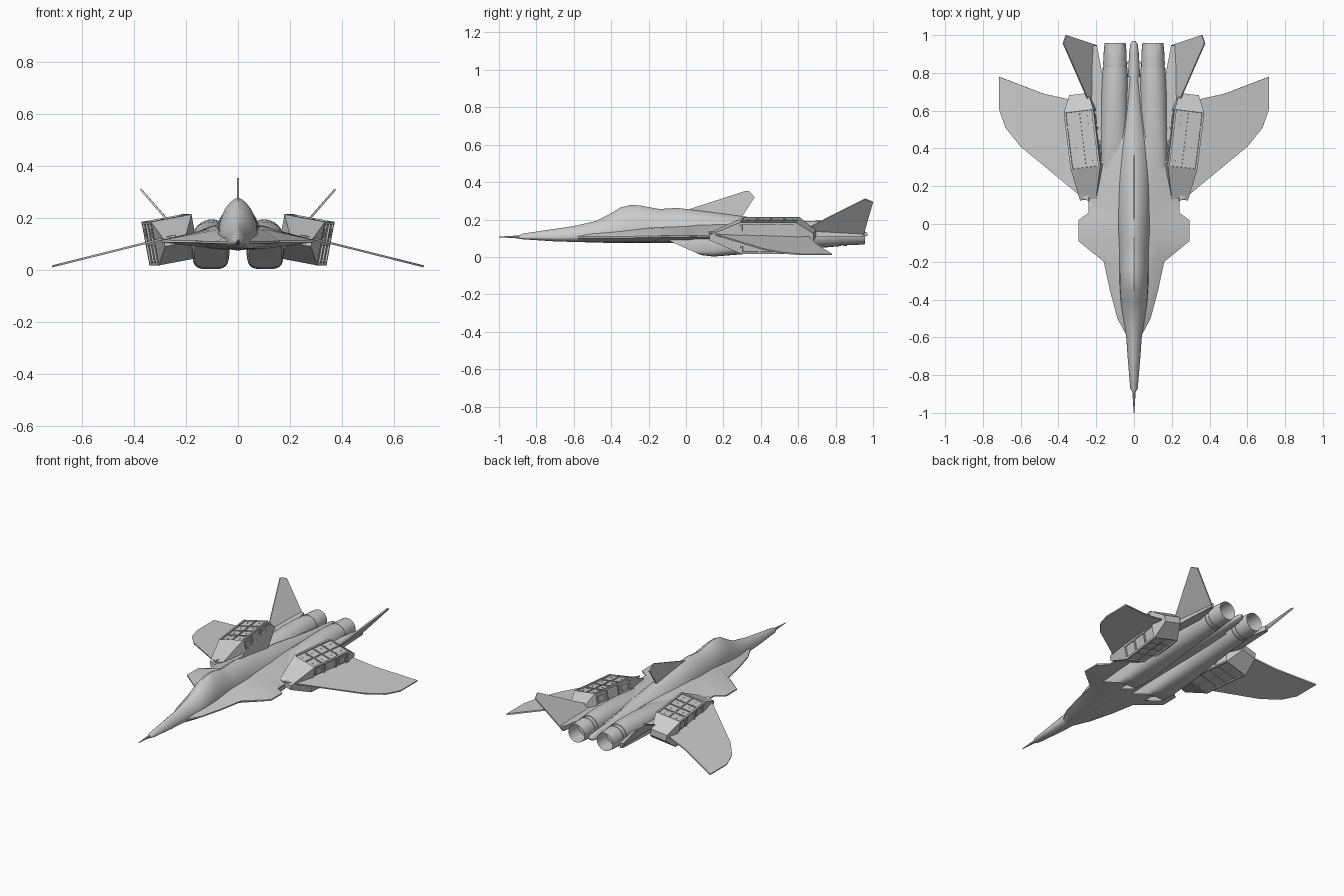
import bpy, bmesh
from math import sin, cos, pi, radians
from mathutils import Matrix, Vector

if "Cube" in bpy.data.objects:
    bpy.data.objects.remove(bpy.data.objects["Cube"])


def finish(name, bm, mirror=False, smooth=True):
    bmesh.ops.recalc_face_normals(bm, faces=bm.faces)
    me = bpy.data.meshes.new(name)
    bm.to_mesh(me)
    bm.free()
    ob = bpy.data.objects.new(name, me)
    bpy.context.collection.objects.link(ob)
    if mirror:
        m = ob.modifiers.new("Mirror", 'MIRROR')
        m.use_mirror_merge = False
    if smooth:
        bpy.context.view_layer.objects.active = ob
        ob.select_set(True)
        bpy.ops.object.shade_smooth_by_angle(angle=radians(28))
        ob.select_set(False)
    return ob


def loft(rings, bm=None):
    """Skin a list of equal-length rings; returns bmesh and the two end caps."""
    bm = bm or bmesh.new()
    vs = [[bm.verts.new(p) for p in r] for r in rings]
    n = len(vs[0])
    for a, b in zip(vs, vs[1:]):
        for i in range(n):
            bm.faces.new((a[i], a[(i + 1) % n], b[(i + 1) % n], b[i]))
    return bm, bm.faces.new(vs[0]), bm.faces.new(vs[-1])


def hollow(bm, face, inset, depth):
    bmesh.ops.inset_region(bm, faces=[face], thickness=inset)
    r = bmesh.ops.extrude_discrete_faces(bm, faces=[face])
    bmesh.ops.translate(bm, verts=r['faces'][0].verts, vec=(0, depth, 0))


def spow(v, e):
    return abs(v) ** e * (1 if v >= 0 else -1)


def oval(y, xc, w, zt, zb, e=1.0, zm=None, rake=0, n=24):
    """Superellipse ring with separate upper and lower heights."""
    zm = (zt + zb) / 2 if zm is None else zm
    out = []
    for i in range(n):
        a = 2 * pi * i / n
        c, s = cos(a), sin(a)
        z = zm + (zt - zm if s > 0 else zm - zb) * spow(s, e)
        out.append((xc + w * spow(c, e if s <= 0 or zm == (zt + zb) / 2 else 1.3),
                    y + rake * (zt - z) / (zt - zb), z))
    return out


def plate(name, pts, thick, mirror=True):
    """Thin plate from an outline of 3D points."""
    pts = [Vector(p) for p in pts]
    nrm = (pts[1] - pts[0]).cross(pts[-1] - pts[0]).normalized() * thick / 2
    bm, _, _ = loft([[p - nrm for p in pts], [p + nrm for p in pts]])
    return finish(name, bm, mirror, smooth=False)


# Central fuselage with canopy hump, spine and tail stinger
core = [(-.89, .009, .117, .097), (-.87, .02, .125, .094), (-.7, .034, .15, .083),
        (-.6, .041, .165, .08), (-.48, .062, .192, .077), (-.42, .07, .222, .075),
        (-.35, .075, .264, .074), (-.3, .077, .277, .074), (-.25, .078, .276, .074),
        (-.19, .079, .264, .074), (-.14, .08, .256, .074), (-.05, .085, .262, .075),
        (.1, .09, .245, .075), (.3, .09, .218, .076), (.45, .08, .198, .077),
        (.6, .055, .176, .08), (.75, .034, .157, .088), (.9, .026, .145, .098),
        (.95, .02, .138, .105), (.97, .008, .128, .115)]
bm, _, _ = loft([oval(y, 0, w, t, b, 1.0, b + (t - b) * .3) for y, w, t, b in core])
finish("fuselage", bm)

# Nose probe
bm, _, _ = loft([oval(y, 0, r, .107 + r, .107 - r, n=10)
                 for y, r in [(-1, .002), (-.95, .005), (-.885, .009)]])
finish("nose_probe", bm)

# Blended lifting body: strakes, shoulder plates, rear deck
deck = [(-.58, .045, .13, .085, .105), (-.5, .088, .125, .082, .105),
        (-.35, .128, .135, .08, .105), (-.2, .16, .15, .08, .108),
        (-.09, .295, .155, .082, .11), (.02, .295, .16, .084, .11),
        (.06, .24, .165, .085, .11), (.14, .24, .167, .085, .112),
        (.3, .215, .168, .085, .115), (.45, .19, .16, .088, .118),
        (.6, .165, .145, .09, .118), (.78, .15, .13, .1, .115)]
rings = []
for y, w, t, b, e in deck:
    xi = min(.62 * w, .105)
    half = [(w, e + .004), (xi, t), (xi * .5, t + .01)]
    low = [(w, e - .004), (xi, b), (xi * .5, b - .003)]
    ring = half + [(-x, z) for x, z in half[::-1]] + [(-x, z) for x, z in low] + low[::-1]
    rings.append([(x, y, z) for x, z in ring])
bm, _, _ = loft(rings)
finish("blended_body", bm)

# Engine nacelles with raked, open intakes
bm, front, _ = loft([
    oval(-.12, .105, .062, .10, .01, .5, rake=.2),
    oval(.0, .105, .066, .115, .004, .5, rake=.13),
    oval(.15, .105, .07, .135, .002, .55),
    oval(.35, .105, .074, .162, .018, .7),
    oval(.5, .105, .074, .182, .032, .85),
    oval(.65, .103, .073, .193, .044),
    oval(.76, .101, .07, .194, .052),
    oval(.83, .1, .065, .189, .058)])
hollow(bm, front, .008, .06)
finish("engine_nacelle", bm, True)

# Nozzles, hollow at the rear
bm, _, rear = loft([oval(y, .1, r, .124 + r, .124 - r)
                    for y, r in [(.80, .058), (.835, .062), (.9, .061), (.958, .056)]])
hollow(bm, rear, .004, -.12)
finish("exhaust_nozzle", bm, True)
bm, _, _ = loft([oval(y, .1, .0645, .1885, .0595) for y in (.845, .86)])
finish("nozzle_band", bm, True)

# Drooped outer wings
outline = [(.24, .12), (.285, .15), (.6, .41), (.68, .51), (.715, .61),
           (.715, .78), (.48, .69), (.345, .66), (.24, .64)]
plate("wing", [(x, y, .013 + .25 * (.715 - x)) for x, y in outline], .008)

# Tail booms and canted tail fins
plate("tail_boom", [(.14, .4, .125), (.2, .46, .125), (.232, .64, .125),
                    (.216, .945, .125), (.196, .945, .125), (.16, .75, .125)], .03)
plate("tail_fin", [(.2, .947, .11), (.232, .63, .145), (.375, .957, .31),
                   (.36, 1.0, .293)], .008)

# Dorsal fin
plate("dorsal_fin", [(0, 0, .25), (0, .32, .353), (0, .34, .35), (0, .366, .318),
                     (0, .29, .2), (0, 0, .2)], .007, mirror=False)

# Side pods: wedge ends and a recessed middle
pod_mat = (Matrix.Translation((.26, .45, .115)) @ Matrix.Rotation(radians(-7), 4, 'Z')
           @ Matrix.Rotation(radians(10.5), 4, 'Y'))


def rect(y, xc, w, h):
    return [pod_mat @ Vector((xc + sx * w, y, sz * h))
            for sx, sz in ((1, 1), (-1, 1), (-1, -1), (1, -1))]


bm, _, _ = loft([rect(-.32, .02, .044, .014), rect(-.15, 0, .08, .085),
                 rect(-.149, 0, .072, .077), rect(.149, 0, .072, .077),
                 rect(.15, 0, .08, .085), rect(.24, 0, .052, .02)])
finish("side_pod", bm, True, smooth=False)

# Frame bars, ribs and hinge blocks around the pod
bm = bmesh.new()


def bar(c, size):
    m = pod_mat @ Matrix.Translation(c) @ Matrix.Diagonal((*size, 1))
    bmesh.ops.create_cube(bm, size=1, matrix=m)


for sz in (-1, 1):
    for sx in (-1, 1):
        bar((sx * .075, 0, sz * .08), (.011, .3, .011))
    bar((0, 0, sz * .078), (.007, .3, .008))
    for y in (-.07, 0, .07):
        bar((0, y, sz * .078), (.15, .006, .008))
for sx in (-1, 1):
    bar((sx * .074, 0, 0), (.01, .3, .014))
    for y in (-.145, -.05, .05, .145):
        bar((sx * .074, y, 0), (.01, .01, .16))
    for y in (-.1, .1):
        bar((sx * .074, y, .04), (.008, .05, .035))
finish("pod_frame", bm, True, smooth=False)

# Rivet rows on the pod panels
bm = bmesh.new()
for x in (-.04, .04):
    for k in range(7):
        bar((x, -.12 + .04 * k, .0785), (.005, .005, .004))
finish("pod_rivets", bm, True, smooth=False)
